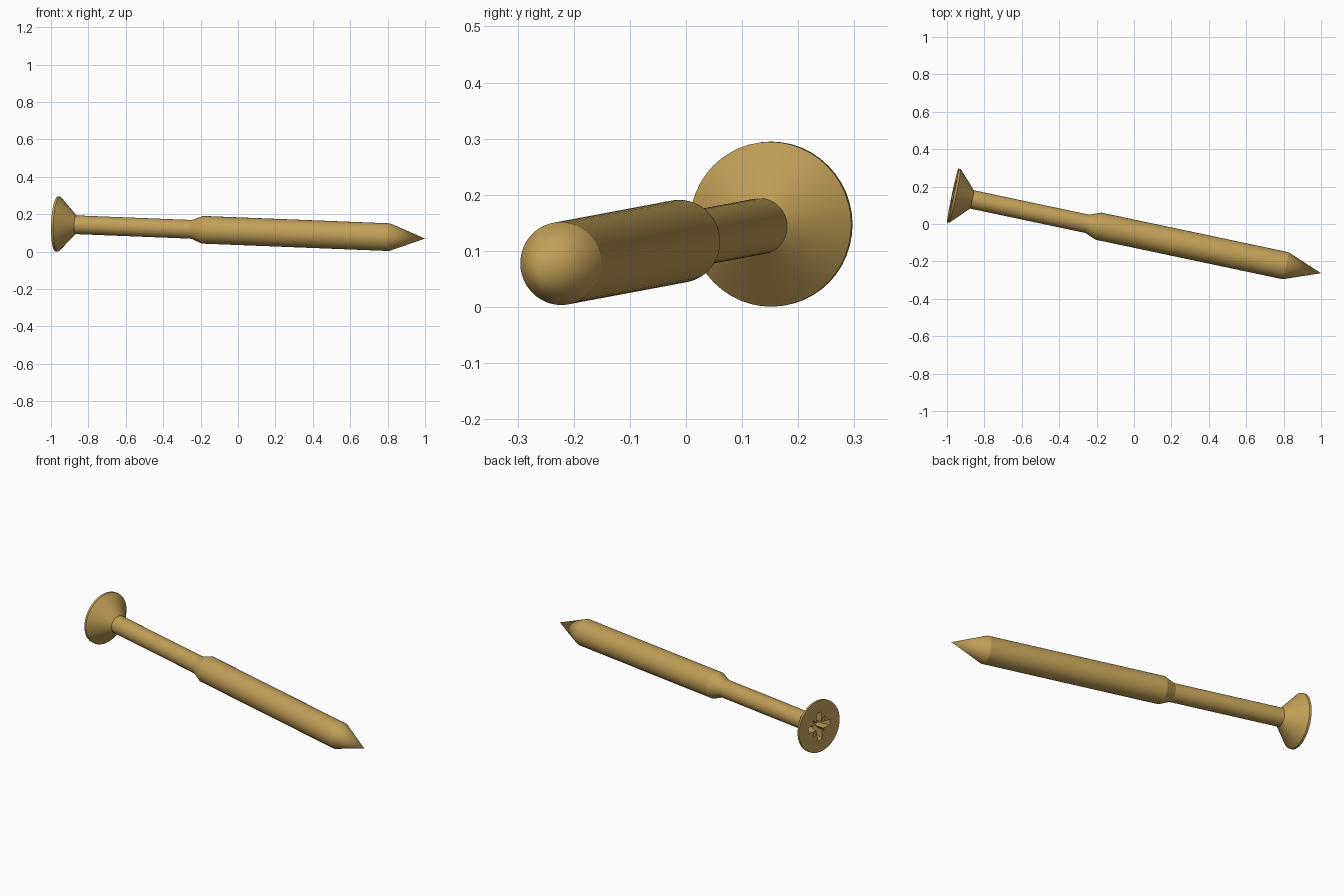
import bpy, bmesh, math
from mathutils import Matrix, Vector

cube = bpy.data.objects.get("Cube")
if cube:
    bpy.data.objects.remove(cube, do_unlink=True)

SIDES = 48
HEAD = Vector((-0.969, 0.153, 0.148))
TIP = Vector((1.0, -0.263, 0.07))
LENGTH = (TIP - HEAD).length
# Local z runs from the head face to the tip, local y stays upright
PLACE = Matrix.Translation(HEAD) @ (TIP - HEAD).to_track_quat('Z', 'Y').to_matrix().to_4x4()

brass = bpy.data.materials.new("brass")
brass.use_nodes = True
colour = (0.53, 0.345, 0.095, 1)
brass.diffuse_color = colour
brass.node_tree.nodes["Principled BSDF"].inputs["Base Color"].default_value = colour


def make_object(name, bm):
    bmesh.ops.recalc_face_normals(bm, faces=bm.faces)
    mesh = bpy.data.meshes.new(name)
    bm.to_mesh(mesh)
    bm.free()
    mesh.materials.append(brass)
    obj = bpy.data.objects.new(name, mesh)
    obj.matrix_world = PLACE
    bpy.context.collection.objects.link(obj)
    return obj


def lathe(name, profile):
    """Spin (radius, height) points about local z."""
    bm = bmesh.new()
    verts = [bm.verts.new((r, 0, h)) for r, h in profile]
    edges = [bm.edges.new(pair) for pair in zip(verts, verts[1:])]
    bmesh.ops.spin(bm, geom=verts + edges, cent=(0, 0, 0), axis=(0, 0, 1),
                   angle=math.tau, steps=SIDES, use_duplicate=False)
    bmesh.ops.remove_doubles(bm, verts=bm.verts, dist=0.0001)
    return make_object(name, bm)


def tapered_bar(name, reach, width, depth, turn, taper):
    """Slot cutter that narrows towards its floor."""
    bm = bmesh.new()
    bmesh.ops.create_cube(bm, size=2)
    for v in bm.verts:
        deep = v.co.z > 0
        k = taper if deep else 1
        v.co = (v.co.x * reach * k, v.co.y * width / 2 * k, depth if deep else -0.01)
    bmesh.ops.rotate(bm, verts=bm.verts, matrix=Matrix.Rotation(turn, 3, 'Z'))
    cutter = make_object(name, bm)
    cutter.hide_render = True
    return cutter


# Countersunk head, plain shank, thicker body and point in one turned piece
screw = lathe("screw", [
    (0, 0), (0.147, 0), (0.147, 0.012), (0.05, 0.105),
    (0.05, 0.737), (0.074, 0.797), (0.074, 1.82), (0, LENGTH),
])

# Cross recess with thin diagonal notches
cutters = []
for i in range(2):
    turn = i * math.pi / 2
    cutters.append(tapered_bar("cross_slot", 0.083, 0.036, 0.065, turn, 0.6))
    cutters.append(tapered_bar("diagonal_notch", 0.065, 0.009, 0.04, turn + math.pi / 4, 0.7))

bpy.ops.object.select_all(action='DESELECT')
bpy.context.view_layer.objects.active = screw
screw.select_set(True)
for cutter in cutters:
    cut = screw.modifiers.new("recess", 'BOOLEAN')
    cut.operation = 'DIFFERENCE'
    cut.solver = 'EXACT'
    cut.object = cutter
    bpy.ops.object.modifier_apply(modifier=cut.name)
    bpy.data.objects.remove(cutter, do_unlink=True)

bpy.ops.object.shade_smooth_by_angle(angle=math.radians(20))
